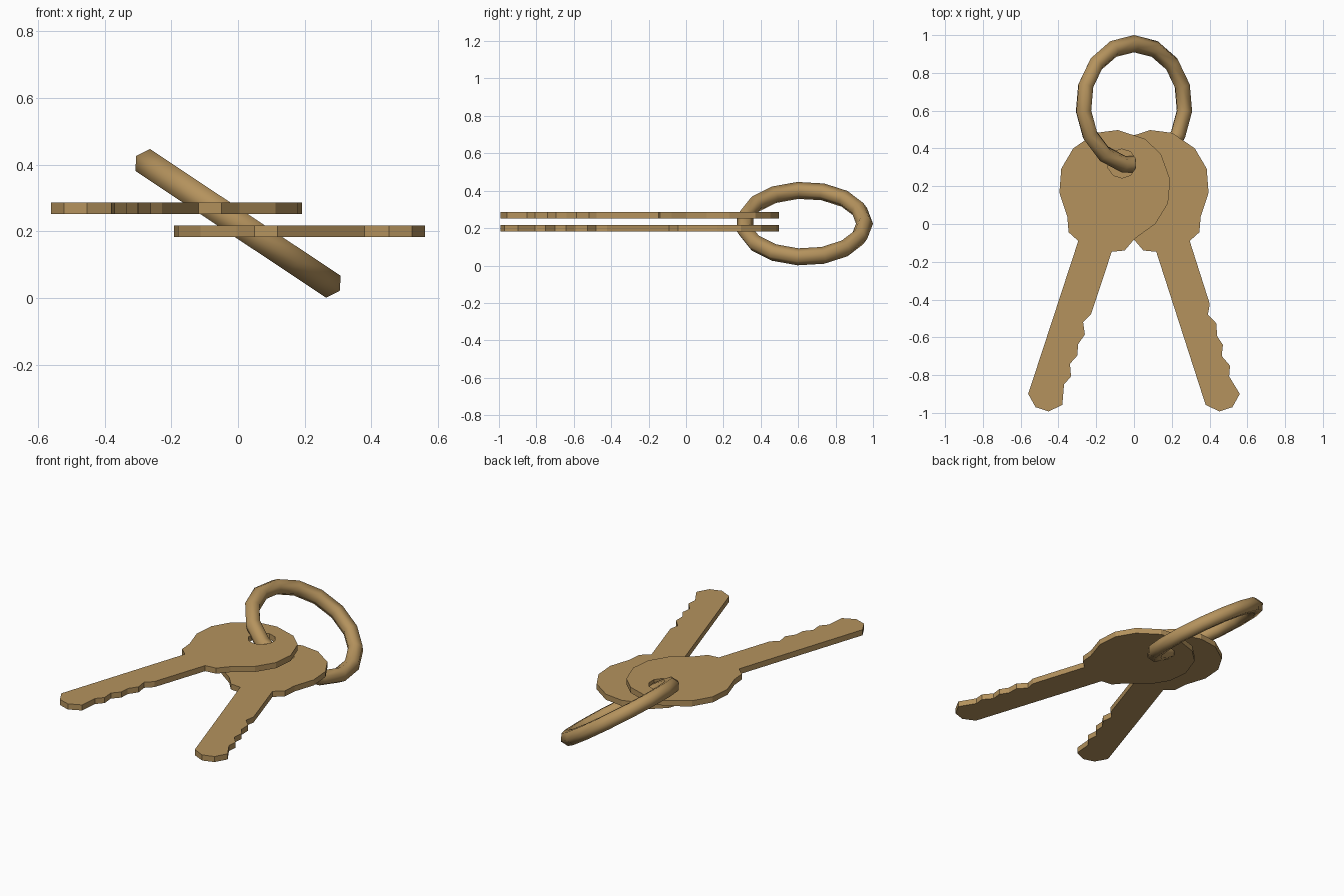
import bpy, math
from mathutils import Matrix

if "Cube" in bpy.data.objects:
    bpy.data.objects.remove(bpy.data.objects["Cube"])

brass = bpy.data.materials.new("brass")
brass.diffuse_color = (0.46, 0.29, 0.11, 1)
brass.use_nodes = True
brass.node_tree.nodes["Principled BSDF"].inputs["Base Color"].default_value = brass.diffuse_color

# Key outline in local space: x across, y towards the tip, origin at the hole
BOW = [(.075, -.162), (.181, -.112), (.27, .003), (.297, .125), (.267, .249),
       (.188, .357), (.156, .433), (.093, .461)]
TEETH = [(.091, .811), (.064, .862), (.093, .921), (.075, .983), (.09, 1.039),
         (.066, 1.093), (.092, 1.155), (.07, 1.207)]
TIP = [(.095, 1.313), (.036, 1.368)]


def mirrored(points):
    return [(-x, y) for x, y in reversed(points)]


OUTLINE = BOW + TEETH + TIP + mirrored(TIP) + mirrored(BOW)
HOLE = [(.077 * math.cos(i * math.tau / 10), .077 * math.sin(i * math.tau / 10))
        for i in range(10)]


def make_key(name, side, z):
    """Flat key cut from a filled profile with a round hole."""
    curve = bpy.data.curves.new(name, 'CURVE')
    curve.dimensions = '2D'
    curve.fill_mode = 'BOTH'
    curve.extrude = 0.017
    for points in (OUTLINE, HOLE):
        spline = curve.splines.new('POLY')
        spline.points.add(len(points) - 1)
        for p, (x, y) in zip(spline.points, points):
            p.co = (x, -y, 0, 1)
        spline.use_cyclic_u = True
    obj = bpy.data.objects.new(name, curve)
    bpy.context.collection.objects.link(obj)
    obj.location = (side * .064, .32, z)
    obj.rotation_euler.z = side * math.radians(18)
    bpy.ops.object.select_all(action='DESELECT')
    obj.select_set(True)
    bpy.context.view_layer.objects.active = obj
    bpy.ops.object.convert(target='MESH')
    obj = bpy.context.object
    obj.name = name
    obj.data.materials.clear()
    obj.data.materials.append(brass)
    bpy.ops.object.shade_flat()


make_key("upper_key", -1, .269)
make_key("lower_key", 1, .2)

# Tilted key ring passing through both holes
bpy.ops.mesh.primitive_torus_add(major_segments=15, minor_segments=6,
                                 major_radius=.3225, minor_radius=.0455)
ring = bpy.context.object
ring.name = "key_ring"
ring.data.transform(Matrix.Rotation(math.radians(33.6), 4, 'Y')
                    @ Matrix.Rotation(math.pi / 2, 4, 'Z'))
ring.location = (0, .632, .224)
ring.data.materials.append(brass)
bpy.ops.object.shade_smooth()
